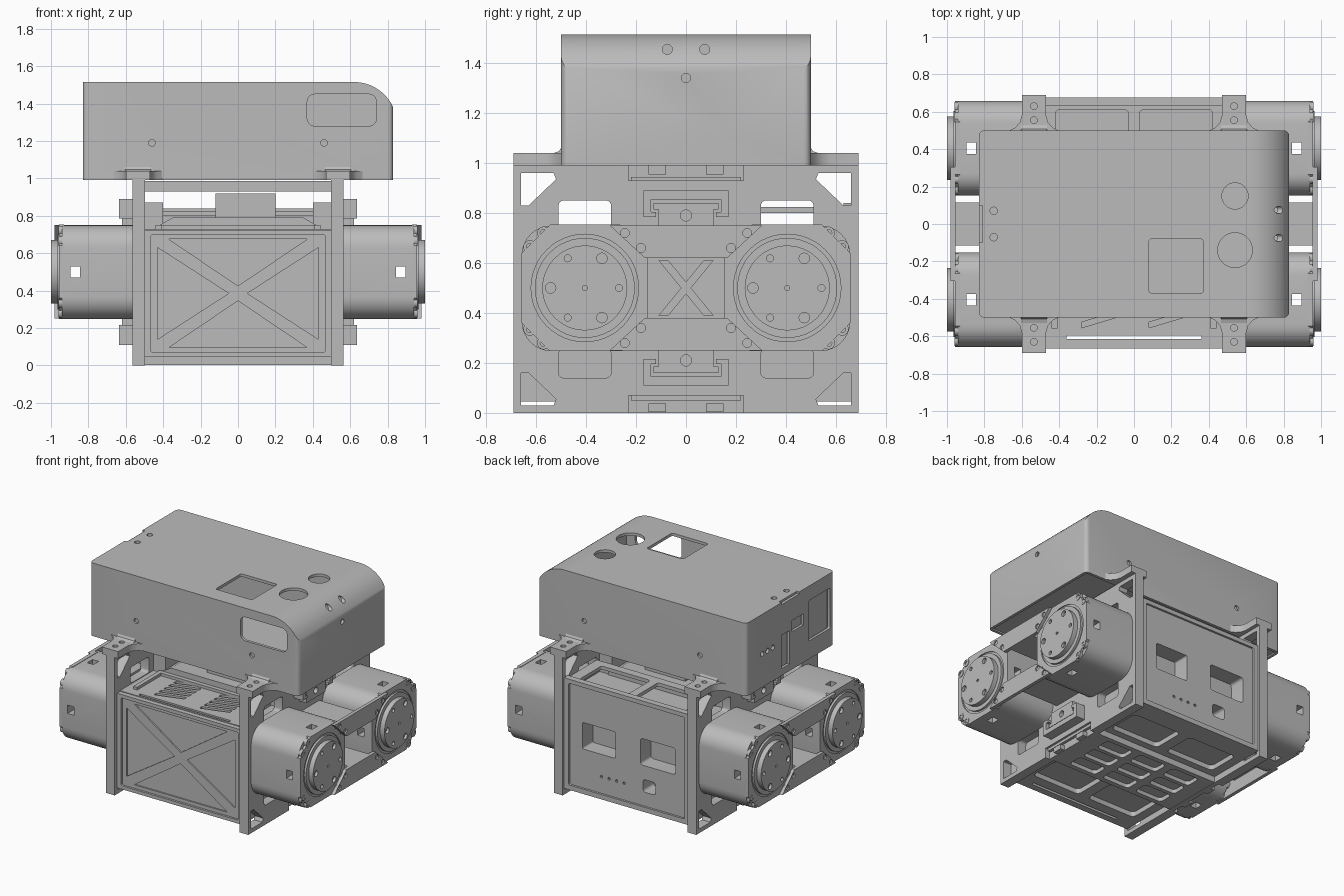
import bpy
import bmesh
from math import cos, sin, pi, radians

start_cube = bpy.data.objects.get("Cube")
if start_cube:
    bpy.data.objects.remove(start_cube, do_unlink=True)

grey = bpy.data.materials.new("plain grey")
grey.use_nodes = True
grey.diffuse_color = (0.5, 0.5, 0.5, 1)
grey.node_tree.nodes["Principled BSDF"].inputs["Base Color"].default_value = grey.diffuse_color
parts = []
SIDES = (-1, 1)


def rect(u0, u1, v0, v1, r=0.0, steps=5):
    """Rectangle outline with optional rounded corners."""
    u0, u1 = sorted((u0, u1))
    v0, v1 = sorted((v0, v1))
    if not r:
        return [(u0, v0), (u1, v0), (u1, v1), (u0, v1)]
    corners = [(u1 - r, v1 - r), (u0 + r, v1 - r), (u0 + r, v0 + r), (u1 - r, v0 + r)]
    return [(cu + r * cos((k + i / steps) * pi / 2), cv + r * sin((k + i / steps) * pi / 2))
            for k, (cu, cv) in enumerate(corners) for i in range(steps + 1)]


def circle(u, v, r, n=24):
    return [(u + r * cos(2 * pi * i / n), v + r * sin(2 * pi * i / n)) for i in range(n)]


def place(axis, t, u, v):
    return {"x": (t, u, v), "y": (u, t, v), "z": (u, v, t)}[axis]


def mesh_of(name, prisms):
    """Each prism is (axis, start, end, outline)."""
    bm = bmesh.new()
    for axis, a, b, outline in prisms:
        ends = [[bm.verts.new(place(axis, t, u, v)) for u, v in outline] for t in (a, b)]
        bm.faces.new(ends[0])
        bm.faces.new(ends[1][::-1])
        n = len(outline)
        for i in range(n):
            j = (i + 1) % n
            bm.faces.new((ends[0][j], ends[0][i], ends[1][i], ends[1][j]))
    bmesh.ops.recalc_face_normals(bm, faces=bm.faces)
    mesh = bpy.data.meshes.new(name)
    bm.to_mesh(mesh)
    bm.free()
    obj = bpy.data.objects.new(name, mesh)
    bpy.context.scene.collection.objects.link(obj)
    return obj


def build(name, prisms, cuts=(), keep=()):
    """Make a part, intersect it with keep and subtract cuts."""
    obj = mesh_of(name, prisms)
    for operation, shapes in (("INTERSECT", keep), ("DIFFERENCE", cuts)):
        if not shapes:
            continue
        cutter = mesh_of(name + "_cutter", shapes)
        cutter.hide_render = True
        mod = obj.modifiers.new("cut", "BOOLEAN")
        mod.operation, mod.solver, mod.object, mod.use_self = operation, "EXACT", cutter, True
        bpy.context.view_layer.update()
        result = obj.evaluated_get(bpy.context.evaluated_depsgraph_get())
        mesh = bpy.data.meshes.new_from_object(result)
        obj.modifiers.clear()
        obj.data = mesh
        bpy.data.objects.remove(cutter, do_unlink=True)
    obj.data.materials.clear()
    obj.data.materials.append(grey)
    parts.append(obj)


# Top cover: shell with one long edge rounded by a shallow arc
def cover_outline(t, base):
    side, top, r = 0.83 - t, 1.515 - t, 0.231 - t
    angles = [radians(24.5 + 65.5 * i / 12) for i in range(13)]
    arc = [(min(side, 0.62 + r * cos(a)), top - r + r * sin(a)) for a in angles]
    return [(-side, base), (side, base)] + arc + [(-side, top)]


holes = [("y", -0.48, 0.48, cover_outline(0.02, 0.9)),
         ("y", -0.6, -0.4, rect(0.37, 0.74, 1.28, 1.45, 0.04)),
         ("x", 0.75, 0.9, circle(0, 1.34, 0.018)),
         ("z", 1.4, 1.6, circle(0.54, 0.15, 0.07, 32)),
         ("z", 1.4, 1.6, circle(0.54, -0.14, 0.093, 32)),
         ("z", 1.4, 1.6, rect(0.08, 0.37, -0.37, -0.08, 0.015)),
         ("z", 1.5, 1.6, rect(-0.9, -0.81, -0.1, 0.1)),
         ("x", -0.9, -0.7, rect(-0.45, -0.21, 1.12, 1.41, 0.01)),
         ("x", -0.9, -0.7, rect(-0.15, -0.02, 1.26, 1.34)),
         ("x", -0.9, -0.7, rect(0.01, 0.1, 1.04, 1.28))]
holes += [("x", -0.9, -0.7, circle(y, 1.23, 0.018, 12)) for y in (0.2, 0.26, 0.32)]
for s in SIDES:
    holes += [("x", 0.65, 0.9, circle(s * 0.075, 1.455, 0.02)),
              ("z", 1.4, 1.6, circle(-0.75, s * 0.07, 0.02))]
    holes += [("y", e * 0.485, e * 0.6, circle(s * 0.46, 1.19, 0.018)) for e in SIDES]
build("top_cover", [("y", -0.5, 0.5, cover_outline(0, 0.99))], holes,
      keep=[("z", 0.9, 1.6, rect(-0.83, 0.83, -0.5, 0.5, 0.03))])
build("cover_floor", [("z", 1.0, 1.02, rect(-0.812, 0.812, -0.482, 0.482))])
build("port_backing", [("x", -0.79, -0.78, rect(-0.47, 0.35, 1.02, 1.43))])

# Flared mounting tabs under the cover
flare = [(0.065, 0.69), (0.065, 0.58), (0.075, 0.545), (0.1, 0.515), (0.15, 0.49)]
for s in SIDES:
    for e in SIDES:
        cx = s * 0.535
        outline = [(cx + u, e * v) for u, v in flare] + [(cx - u, e * v) for u, v in flare[::-1]]
        build("mounting_tab", [("z", 0.99, 1.04, outline)],
              [("z", 0.9, 1.1, circle(cx, e * y, 0.018)) for y in (0.555, 0.63)])
        fillet = [(e * 0.495, 1.03), (e * 0.53, 1.04), (e * 0.508, 1.047), (e * 0.495, 1.07)]
        build("tab_fillet", [("x", cx - 0.07, cx + 0.07, fillet)])

# Side plates with corner windows, slots and notches
for s in SIDES:
    cuts = []
    for e in SIDES:
        for m in SIDES:
            def up(z):
                return 0.495 + m * z
            corner = [(e * 0.53, up(0.465)), (e * 0.66, up(0.465)),
                      (e * 0.66, up(0.335)), (e * 0.63, up(0.335)), (e * 0.52, up(0.44))]
            cuts += [("x", s * 0.4, s * 0.7, corner),
                     ("x", s * 0.4, s * 0.7, rect(e * 0.3, e * 0.51, up(0.24), up(0.355), 0.02))]
    cuts += [("x", s * 0.53, s * 0.7, rect(-0.23, 0.23, a, b)) for a, b in ((0.93, 1.1), (-0.1, 0.07))]
    cuts += [("x", s * 0.4, s * 0.7, circle(0, z, 0.022)) for z in (0.21, 0.79)]
    build("side_plate", [("x", s * 0.497, s * 0.565, rect(-0.69, 0.69, 0, 0.99))], cuts)
    build("notch_lugs", [("x", s * 0.52, s * 0.562, rect(e * 0.08, e * 0.15, z, z + 0.035))
                         for e in SIDES for z in (0.003, 0.955)]
          + [("x", s * 0.52, s * 0.55, rect(-0.22, 0.22, z, z + 0.02)) for z in (0.05, 0.925)])

    # Clip rails above and below the motor pair
    for m in SIDES:
        def clip(u0, u1, v0, v1, out):
            return ("x", s * 0.56, s * out, rect(u0, u1, 0.5 + m * v0, 0.5 + m * v1))
        rail = [clip(-0.17, 0.17, 0.355, 0.39, 0.635), clip(-0.11, 0.11, 0.24, 0.325, 0.62),
                clip(-0.13, 0.13, 0.315, 0.34, 0.62)]
        for e in SIDES:
            rail += [clip(e * 0.14, e * 0.17, 0.29, 0.36, 0.635),
                     clip(e * 0.12, e * 0.17, 0.285, 0.305, 0.635)]
        build("clip_rail", rail, [("x", s * 0.5, s * 0.7, circle(0, 0.5 + m * 0.29, 0.022))])

        # Bridge plates and spacers joining both motors
        bridge = [(-0.305, 0.5 + m * 0.25), (0.305, 0.5 + m * 0.25),
                  (0.165, 0.5 + m * 0.12), (-0.165, 0.5 + m * 0.12)]
        screws = [(e * y, 0.5 + m * z) for e in SIDES for y, z in ((0.245, 0.22), (0.18, 0.16))]
        build("motor_bridge", [("x", s * 0.955, s * 0.98, bridge)],
              [("x", s * 0.97, s * 1.1, circle(y, z, 0.018, 12)) for y, z in screws])
        build("bridge_spacer", [("x", s * 0.56, s * 0.965, rect(-0.115, 0.115, 0.5 + m * 0.12, 0.5 + m * 0.16))])
    for e in SIDES:
        stripe = [(e * -0.11, 0.39), (e * -0.07, 0.39), (e * 0.11, 0.61), (e * 0.07, 0.61)]
        build("centre_cross", [("x", s * 0.56, s * 0.575, stripe)])

    # Motors: rounded body, chamfered flange, output disc
    for e in SIDES:
        cy = e * 0.405
        build("motor_body", [("x", s * 0.56, s * 0.94, rect(cy - 0.253, cy + 0.253, 0.247, 0.75, 0.12, 8))],
              [("y", cy - 0.3, cy + 0.3, rect(s * 0.845, s * 0.895, 0.47, 0.53)),
               ("z", 0.2, 0.8, rect(s * 0.845, s * 0.895, cy - 0.03, cy + 0.03))])
        h, c = 0.253, 0.14
        octagon = [(cy + a * u, 0.5 + b * v) for a, b, uv in
                   ((1, 1, ((h, c), (c, h))), (-1, 1, ((c, h), (h, c))),
                    (-1, -1, ((h, c), (c, h))), (1, -1, ((c, h), (h, c)))) for u, v in uv]
        bolts = [(cy + a * u, 0.5 + b * v) for a in SIDES for b in SIDES
                 for u, v in ((0.165, 0.22), (0.22, 0.165))]
        build("motor_flange", [("x", s * 0.93, s * 0.957, octagon)],
              [("x", s * 0.95, s * 1.1, circle(cy, 0.5, 0.215, 48))])
        build("flange_bolts", [("x", s * 0.935, s * 0.96, circle(y, z, 0.026, 16)) for y, z in bolts],
              [("x", s * 0.95, s * 1.1, circle(y, z, 0.014, 12)) for y, z in bolts])
        build("disc_ring", [("x", s * 0.94, s * 0.965, circle(cy, 0.5, 0.2, 48))])
        sockets = [("x", s * 0.98, s * 1.1, circle(cy + 0.137 * cos(k * pi / 3), 0.5 + 0.137 * sin(k * pi / 3),
                                                  0.021 if k % 2 else 0.014, 16)) for k in range(6)]
        build("output_disc", [("x", s * 0.95, s, circle(cy, 0.5, 0.17, 48))],
              sockets + [("x", s * 0.99, s * 1.1, circle(cy, 0.5, 0.01, 12))])

# Inner box with a narrow gap behind the front panel, vents and underside pockets
back_windows = [rect(0.1, 0.36, 0.36, 0.55, 0.01), rect(-0.38, -0.1, 0.37, 0.56, 0.02),
                rect(-0.22, -0.12, 0.18, 0.27, 0.02)]
back_windows += [circle(x, 0.2, 0.01, 10) for x in (0.03, 0.09, 0.15, 0.21)]
cuts = [("z", 0, 1, rect(-0.36, 0.36, -0.615, -0.595))]
cuts += [("y", 0.54, 0.8, w) for w in back_windows]
for s in SIDES:
    for e in SIDES:
        cuts.append(("z", 0, 0.08, rect(s * 0.04, s * 0.43, e * 0.28, e * 0.52, 0.03)))
    for k in range(5):
        x, y = s * 0.18, -0.51 + k * 0.055
        cuts.append(("z", 0.7, 0.8, [(x - 0.1, y - 0.045), (x - 0.1, y - 0.015), (x + 0.1, y + 0.045), (x + 0.1, y + 0.015)]))
build("inner_box", [("z", 0.045, 0.73, rect(-0.499, 0.499, -0.63, 0.64))], cuts)
build("lid_rims", [("z", 0.72, 0.75, rect(s * 0.41, s * 0.44, -0.56, -0.28)) for s in SIDES]
      + [("z", 0.72, 0.75, rect(-0.44, 0.44, -0.29, -0.26))])

# Front panel: recessed field with a raised diagonal cross
cross = [("y", -0.8, -0.65, rect(-0.465, 0.465, 0.07, 0.7, 0.01))]
for m in SIDES:
    cross += [("y", -0.7, -0.64, [(-0.37, 0.385 + m * 0.29), (0.37, 0.385 + m * 0.29), (0, 0.385 + m * 0.04)]),
              ("y", -0.7, -0.64, [(m * 0.43, 0.14), (m * 0.43, 0.63), (m * 0.05, 0.385)])]
build("front_panel", [("y", -0.665, -0.62, rect(-0.499, 0.499, 0.045, 0.725))], cross)

# Back panel with ports
build("back_panel", [("y", 0.63, 0.675, rect(-0.499, 0.499, 0.045, 0.84))],
      [("y", 0.66, 0.8, rect(-0.46, 0.46, 0.08, 0.81, 0.01))] + [("y", 0.6, 0.8, w) for w in back_windows])
build("back_top_tray", [("z", 0.8, 0.825, rect(-0.499, 0.499, 0.3, 0.65))],
      [("z", 0.7, 0.9, rect(s * 0.03, s * 0.42, 0.36, 0.61, 0.02)) for s in SIDES])

# Saddle, rails and cross beams between the side plates
saddle = [(-0.43, 0.72), (0.43, 0.72), (0.42, 0.75), (0.35, 0.79), (-0.35, 0.79), (-0.42, 0.75)]
build("saddle", [("y", -0.26, 0.28, saddle)])
build("side_rails", [("z", 0.72, 0.87, rect(s * 0.4, s * 0.499, -0.25, 0.27)) for s in SIDES])
build("centre_block", [("z", 0.78, 0.92, rect(-0.12, 0.2, -0.18, 0.18))])
build("top_beam", [("z", 0.93, 0.985, rect(-0.5, 0.5, -0.22, 0.22))])
build("bottom_tray", [("z", 0.002, 0.05, rect(-0.5, 0.5, -0.23, 0.23))],
      [("z", -0.1, 0.03, rect(x - 0.11, x + 0.11, y - 0.055, y + 0.055, 0.025))
       for x in (-0.28, 0, 0.28) for y in (-0.14, 0, 0.14)])

# Smooth shading on curved walls, sharp elsewhere
bpy.ops.object.select_all(action="DESELECT")
for obj in parts:
    obj.select_set(True)
bpy.context.view_layer.objects.active = parts[0]
bpy.ops.object.shade_smooth_by_angle(angle=radians(30))
